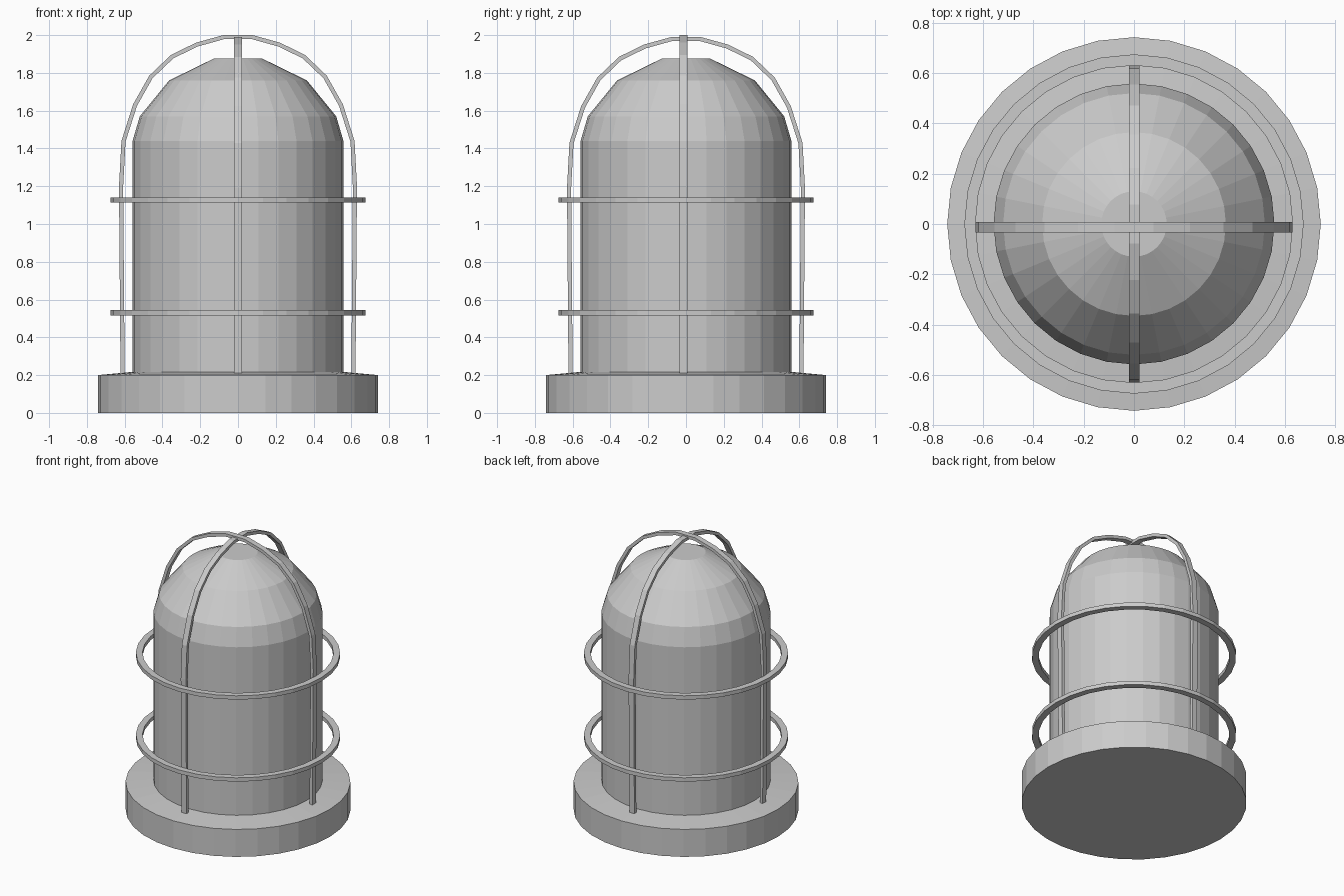
import bpy, bmesh
from math import sin, cos, pi

if "Cube" in bpy.data.objects:
    bpy.data.objects.remove(bpy.data.objects["Cube"])

SIDES = 32


def finish(name, bm):
    bmesh.ops.recalc_face_normals(bm, faces=bm.faces[:])
    mesh = bpy.data.meshes.new(name)
    bm.to_mesh(mesh)
    bm.free()
    obj = bpy.data.objects.new(name, mesh)
    bpy.context.collection.objects.link(obj)
    return obj


def lathe(name, profile, closed=False):
    """Turn an (r, z) profile around z; open profiles get end caps."""
    bm = bmesh.new()
    rows = [[bm.verts.new((r * sin(2 * pi * i / SIDES), r * cos(2 * pi * i / SIDES), z))
             for i in range(SIDES)] for r, z in profile]
    pairs = list(zip(rows, rows[1:]))
    if closed:
        pairs.append((rows[-1], rows[0]))
    else:
        bm.faces.new(rows[0])
        bm.faces.new(rows[-1])
    for a, b in pairs:
        for i in range(SIDES):
            j = (i + 1) % SIDES
            bm.faces.new((a[i], a[j], b[j], b[i]))
    return finish(name, bm)


def arch(name, half, thick, lo, hi, along_x, drop=0.0):
    """Flat strap bent over the dome, mirrored from half of its outer outline."""
    outer = [(x, z - drop) for x, z in half]
    outer += [(-x, z) for x, z in reversed(outer)]
    n = len(outer)
    inner = []
    for i, (x, z) in enumerate(outer):
        (x0, z0), (x1, z1) = outer[max(i - 1, 0)], outer[min(i + 1, n - 1)]
        tx, tz = x1 - x0, z1 - z0
        d = (tx * tx + tz * tz) ** 0.5
        inner.append((x - tz / d * thick, z + tx / d * thick))
    bm = bmesh.new()
    loops = []
    for (x, z), (u, w) in zip(outer, inner):
        section = [(x, lo, z), (x, hi, z), (u, hi, w), (u, lo, w)]
        loops.append([bm.verts.new((a, b, c) if along_x else (b, a, c))
                      for a, b, c in section])
    for a, b in zip(loops, loops[1:]):
        for i in range(4):
            j = (i + 1) % 4
            bm.faces.new((a[i], a[j], b[j], b[i]))
    bm.faces.new(loops[0])
    bm.faces.new(loops[-1])
    return finish(name, bm)


# Round base with a slightly raised top
lathe("base", [(0.742, 0), (0.742, 0.2), (0.56, 0.217)])

# Lamp cover with a faceted dome
lathe("lamp_cover", [(0.558, 0.2), (0.558, 1.44), (0.52, 1.57),
                     (0.365, 1.76), (0.13, 1.875)])

# Guard rings around the cage
for label, z in (("lower", 0.53), ("upper", 1.127)):
    lathe(label + "_guard_ring", [(0.63, z - 0.014), (0.674, z - 0.014),
                                  (0.674, z + 0.014), (0.63, z + 0.014)], closed=True)

# Two crossing cage straps
half = [(-0.622, 0.205), (-0.63, 1.2), (-0.617, 1.44), (-0.555, 1.634),
        (-0.47, 1.785), (-0.355, 1.895), (-0.222, 1.96), (-0.078, 2.0)]
# The outline runs left to right, so a negative thickness turns it inward
half_thick = -0.022
arch("cage_strap_across", half, -half_thick * -1, -0.034, 0.007, True)
arch("cage_strap_front_to_back", half, half_thick, -0.02, 0.021, False, drop=0.01)
